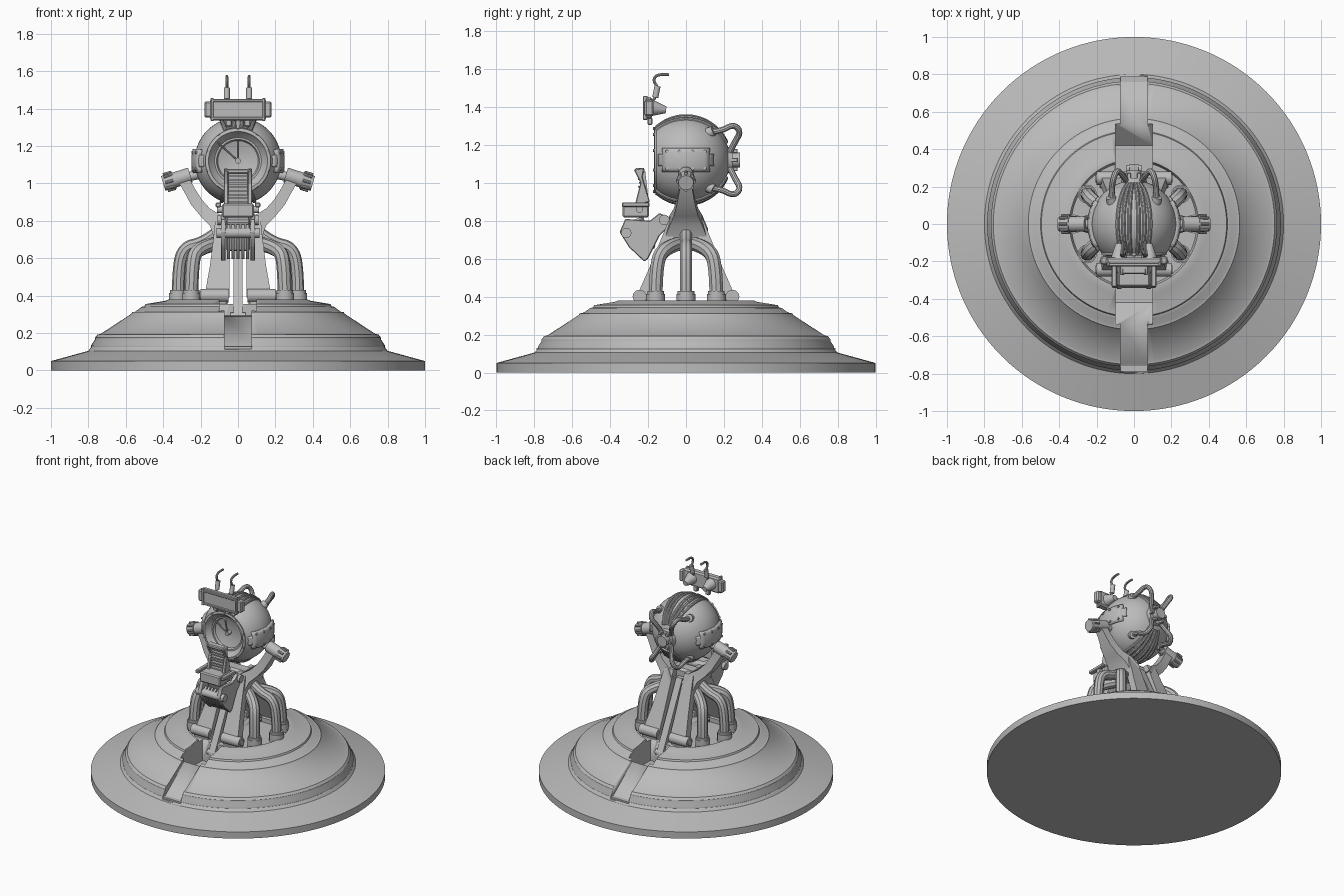
import bpy, bmesh, math
from mathutils import Matrix, Vector

cube = bpy.data.objects.get("Cube")
if cube:
    bpy.data.objects.remove(cube)

grey = bpy.data.materials.new("plain grey")
grey.use_nodes = True
COL = (0.5, 0.5, 0.5, 1)
grey.diffuse_color = COL
grey.node_tree.nodes["Principled BSDF"].inputs["Base Color"].default_value = COL
HEAD = Vector((0, 0, 1.12))
R = 0.232


def finish(name, mesh, mirror="", angle=35):
    mesh.materials.append(grey)
    ob = bpy.data.objects.new(name, mesh)
    bpy.context.collection.objects.link(ob)
    bpy.ops.object.select_all(action='DESELECT')
    ob.select_set(True)
    bpy.context.view_layer.objects.active = ob
    bpy.ops.object.shade_smooth_by_angle(angle=math.radians(angle))
    if mirror:
        m = ob.modifiers.new("mirror", 'MIRROR')
        m.use_axis = ("x" in mirror, "y" in mirror, "z" in mirror)
        m.use_mirror_merge = False
        if "z" in mirror:
            pivot = bpy.data.objects.get("head_pivot")
            m.mirror_object = pivot
    return ob


def from_bm(name, bm, mirror="", bevel=0):
    bmesh.ops.recalc_face_normals(bm, faces=bm.faces)
    if bevel:
        bmesh.ops.bevel(bm, geom=bm.edges[:], offset=bevel, segments=1, affect='EDGES')
    mesh = bpy.data.meshes.new(name)
    bm.to_mesh(mesh)
    bm.free()
    return finish(name, mesh, mirror)


def lathe(name, profile, matrix=Matrix(), steps=96):
    bm = bmesh.new()
    vs = [bm.verts.new((r, 0, h)) for r, h in profile]
    es = [bm.edges.new(p) for p in zip(vs, vs[1:])]
    bmesh.ops.spin(bm, geom=vs + es, cent=(0, 0, 0), axis=(0, 0, 1),
                   angle=math.tau, steps=steps, use_merge=True)
    bmesh.ops.remove_doubles(bm, verts=bm.verts, dist=1e-5)
    bm.transform(matrix)
    return from_bm(name, bm)


def cyl(name, p, q, r, r2=None, mirror="", n=24):
    p, q = Vector(p), Vector(q)
    m = Matrix.Translation((p + q) / 2) @ (q - p).to_track_quat('Z', 'Y').to_matrix().to_4x4()
    bm = bmesh.new()
    bmesh.ops.create_cone(bm, cap_ends=True, segments=n, radius1=r,
                          radius2=r if r2 is None else r2, depth=(q - p).length, matrix=m)
    return from_bm(name, bm, mirror)


def box(name, c, s, mirror="", bevel=0, tilt=0):
    bm = bmesh.new()
    m = Matrix.Translation(c) @ Matrix.Rotation(tilt, 4, 'X') @ Matrix.Diagonal((*s, 1))
    bmesh.ops.create_cube(bm, size=1, matrix=m)
    return from_bm(name, bm, mirror, bevel)


def prism(name, outline, x0, x1, mirror="", bevel=0):
    """Side outline (y, z) given thickness along x."""
    bm = bmesh.new()
    f = bm.faces.new([bm.verts.new((x0, y, z)) for y, z in outline])
    g = bmesh.ops.extrude_face_region(bm, geom=[f])["geom"]
    bmesh.ops.translate(bm, vec=(x1 - x0, 0, 0), verts=[v for v in g if isinstance(v, bmesh.types.BMVert)])
    return from_bm(name, bm, mirror, bevel)


def loft(name, sections, mirror=""):
    bm = bmesh.new()
    rings = [[bm.verts.new(p) for p in s] for s in sections]
    for a, b in zip(rings, rings[1:]):
        for i in range(4):
            j = (i + 1) % 4
            bm.faces.new((a[i], a[j], b[j], b[i]))
    bm.faces.new(rings[0])
    bm.faces.new(rings[-1])
    return from_bm(name, bm, mirror)


def tube(name, pts, r, mirror=""):
    cu = bpy.data.curves.new(name, 'CURVE')
    cu.dimensions, cu.bevel_depth, cu.bevel_resolution = '3D', r, 3
    cu.use_fill_caps = True
    sp = cu.splines.new('NURBS')
    sp.points.add(len(pts) - 1)
    for p, co in zip(sp.points, pts):
        p.co = (*co, 1)
    sp.order_u, sp.use_endpoint_u, sp.resolution_u = 3, True, 6
    tmp = bpy.data.objects.new(name + "_path", cu)
    mesh = bpy.data.meshes.new_from_object(tmp)
    bpy.data.objects.remove(tmp)
    mesh.name = name
    return finish(name, mesh, mirror)


pivot = bpy.data.objects.new("head_pivot", None)
pivot.location = HEAD
pivot.hide_render = True
bpy.context.collection.objects.link(pivot)

# Stepped round base with a pit and ramp cut front and back
base = lathe("base", [(0, 0), (1, 0), (1, .05), (.8, .105), (.785, .125), (.785, .135), (.765, .165),
                      (.765, .175), (.752, .192), (.735, .195), (.57, .303), (.565, .312), (.55, .314),
                      (.515, .34), (.5, .343), (.495, .355), (.39, .372), (.37, .38), (.345, .38),
                      (.335, .355), (0, .355)], steps=128)
cuts = [("pit_cutter", [(-.28, .5), (-.28, .2), (-.42, .2), (-.535, .298), (-.535, .5)], .1),
        ("ramp_cutter", [(-.5, .5), (-.5, .318), (-.745, .135), (-.79, .112), (-.83, .112), (-.83, .5)], .073)]
for name, outline, w in cuts:
    cutter = prism(name, outline, -w, w, "y")
    cutter.hide_render = True
    cutter.hide_set(True)
    cutter.display_type = 'WIRE'
    b = base.modifiers.new(name, 'BOOLEAN')
    b.object, b.operation, b.solver = cutter, 'DIFFERENCE', 'EXACT'
box("ramp_lip", (0, -.768, .122), (.146, .04, .012), "y")

# Four splayed leg plates with foot rollers
loft("leg_plate", [[(x0, y0, z), (x1, y0, z), (x1, y1, z), (x0, y1, z)]
                   for x0, x1, y0, y1, z in [(.045, .18, -.265, -.205, .39), (.045, .15, -.19, -.135, .56),
                                             (.045, .13, -.125, -.065, .72), (.045, .12, -.085, 0, .82)]], "xy")
cyl("foot_roller", (.05, -.245, .4), (.2, -.245, .4), .036, mirror="xy")
cyl("foot_roller_cap", (.195, -.245, .4), (.207, -.245, .4), .022, mirror="xy")
box("foot_block", (.12, -.225, .37), (.13, .07, .05), "xy", .008)
box("hub_core", (0, 0, .765), (.2, .1, .12), "", .015)
# Sloping rail between the legs, running into the pit
for s in (-1, 1):
    prism("centre_rail", [(s * .08, .77), (s * .32, .28), (s * .27, .28), (s * .03, .77)], -.025, .025)
    cyl("rail_foot", (-.04, s * .295, .29), (.04, s * .295, .29), .02)

# Forked arms that widen toward the legs
loft("fork_arm", [[(xl, -h, zl), (xl, h, zl), (xu, h, zu), (xu, -h, zu)]
                  for xl, zl, xu, zu, h in [(.125, .7, .04, .76, .115), (.15, .775, .09, .83, .086),
                                            (.2, .825, .15, .865, .064), (.25, .885, .195, .915, .048),
                                            (.285, .95, .232, .975, .036), (.32, 1.01, .262, 1.03, .03)]], "x")
cyl("knob_body", (.255, 0, 1.045), (.35, 0, 1.015), .041, mirror="x")
cyl("knob_cap", (.34, 0, 1.018), (.4, 0, 1), .047, .04, mirror="x", n=16)
axis = Vector((.06, 0, -.018)).normalized()
for i in range(8):
    off = Matrix.Rotation(math.tau * i / 8, 3, axis) @ Vector((0, .045, 0))
    a = Vector((.345, 0, 1.017)) + off
    cyl("knob_ridge", a, a + axis * .045, .008, mirror="x", n=8)
cyl("pivot_pin", (.2, 0, 1.05), (.27, 0, 1.035), .025, mirror="x")

# Bent pipes around the legs
tube("side_pipe", [(.32, 0, .36), (.32, 0, .54), (.29, 0, .66), (.18, 0, .68), (.08, 0, .76)], .034, "x")
tube("corner_pipe", [(.25, -.16, .36), (.25, -.16, .56), (.22, -.12, .66), (.1, -.03, .68)], .038, "xy")
for x, y in ((.32, 0), (.25, -.16)):
    cyl("pipe_collar", (x, y, .35), (x, y, .415), .05, mirror="xy" if y else "x")
    cyl("pipe_ring", (x, y, .415), (x, y, .43), .044, mirror="xy" if y else "x")

# Ball head with a hollow dial at the front
arc = [math.radians(a) for a in range(-90, 43, 6)]
ball = [(R * math.cos(a), R * math.sin(a)) for a in arc]
face = [(.175, .165), (.158, .168), (.15, .155), (.125, .13), (.115, .13), (.108, .115), (.06, .1), (0, .095)]
lathe("ball_head", ball + face, Matrix.Translation(HEAD) @ Matrix.Rotation(math.pi / 2, 4, 'X'), 64)
cyl("dial_hand_long", (-.12, -.15, 1.23), (0, -.125, 1.12), .005, n=8)
cyl("dial_hand_short", (0, -.15, 1.23), (0, -.125, 1.12), .006, n=8)
cyl("dial_hub", (0, -.09, 1.12), (0, -.135, 1.12), .015)
for i in range(10):
    t = math.tau * (i + .5) / 10
    p = HEAD + Vector((.166 * math.cos(t), -.16, .166 * math.sin(t)))
    cyl("rim_bolt", p, p + Vector((0, -.014, 0)), .008, n=8)

# Raised ribs over the top and bottom of the head
for tilt in (6, 14, 22):
    t = math.radians(tilt)
    pts = []
    for a in range(-42, 67, 9):
        a = math.radians(a)
        pts.append(HEAD + (R + .001) * Vector((math.cos(a) * math.sin(t), math.sin(a), math.cos(a) * math.cos(t))))
    tube("head_rib", pts, .011, "xz")


# Curved side panels
def patch(name, w, h, r):
    bm = bmesh.new()
    bmesh.ops.create_grid(bm, x_segments=10, y_segments=6, size=.5)
    for v in bm.verts:
        y, z = v.co.x * w, v.co.y * h
        v.co = HEAD + Vector((math.sqrt(r * r - y * y - z * z), y, z))
    ob = from_bm(name, bm, "x")
    s = ob.modifiers.new("thickness", 'SOLIDIFY')
    s.thickness, s.offset = .03, 0
    ob.modifiers.move(1, 0)


patch("side_panel", .24, .12, .235)
patch("side_panel_tabs", .28, .06, .23)
for y in (-.1, -.035, .035, .1):
    for z in (-.045, .045):
        d = HEAD + Vector((math.sqrt(.247 ** 2 - y * y - z * z), y, z))
        cyl("panel_bolt", d - Vector((.01, 0, 0)), d + Vector((.009, 0, 0)), .009, mirror="x", n=8)

# Rear port with hoses
cyl("rear_flange", (0, .2, 1.12), (0, .245, 1.12), .075, .065)
cyl("rear_hub", (0, .24, 1.12), (0, .285, 1.12), .04, n=12)
for i in range(6):
    t = math.tau * i / 6
    box("rear_lug", (.055 * math.cos(t), .25, 1.12 + .055 * math.sin(t)), (.022, .045, .022), "", .003)
tube("rear_hose", [(.12, .1, 1.265), (.12, .18, 1.27), (.11, .25, 1.31), (.09, .29, 1.27),
                   (.06, .26, 1.22), (.04, .23, 1.16)], .016, "xz")
cyl("hose_socket", (.11, .095, 1.25), (.125, .145, 1.275), .032, .026, mirror="xz")

# Lamp box above the head
box("lamp_box", (0, -.198, 1.395), (.3, .04, .115), "", .01)
box("lamp_frame_bar", (0, -.216, 1.442), (.29, .02, .016), "", .003)
box("lamp_frame_sill", (0, -.216, 1.346), (.29, .02, .016), "", .003)
box("lamp_end", (.16, -.195, 1.395), (.04, .045, .085), "x", .008)
box("lamp_post", (.138, -.214, 1.395), (.016, .024, .125), "x", .003)
box("lamp_bracket", (.05, -.19, 1.325), (.035, .025, .04), "x", .005)
cyl("lamp_rear_cone", (.08, -.185, 1.395), (.08, -.105, 1.385), .045, .018, mirror="x")
tube("aerial", [(.06, -.19, 1.41), (.06, -.16, 1.45), (.06, -.145, 1.5), (.06, -.175, 1.54),
                (.06, -.15, 1.575), (.06, -.09, 1.57)], .008, "x")
cyl("aerial_grip", (.06, -.162, 1.45), (.06, -.15, 1.51), .016, mirror="x", n=12)

# Slatted seat slung in front
prism("seat_side", [(-.275, 1.07), (-.22, 1.08), (-.23, 1.03), (-.19, .9), (-.27, .88), (-.24, 1)],
      .052, .075, "x", .004)
prism("seat_back", [(-.235, 1.06), (-.215, 1.06), (-.195, .89), (-.215, .89)], -.055, .055)
for i in range(8):
    box("seat_slat", (0, -.237 + .004 * (i % 2), .9 + i * .02), (.1, .03, .009))
box("seat_headrest", (0, -.243, 1.065), (.13, .05, .025), "", .006)
box("seat_pan", (0, -.265, .855), (.17, .14, .075), "", .008)
box("seat_rail", (.105, -.265, .885), (.03, .145, .025), "x", .005)
cyl("rail_bolt", (.08, -.245, .86), (.112, -.245, .86), .018, mirror="x")
prism("seat_bracket", [(-.35, .74), (-.32, .81), (-.19, .8), (-.14, .84), (-.09, .82), (-.08, .78),
                       (-.14, .72), (-.2, .6), (-.22, .585), (-.3, .66)], .066, .092, "x", .004)
cyl("front_axle", (-.115, -.315, .735), (.115, -.315, .735), .027)
cyl("rear_axle", (-.11, -.115, .805), (.11, -.115, .805), .027)
for i in range(5):
    x = -.052 + i * .026
    prism("foot_slat", [(-.335, .75), (-.3, .78), (-.2, .62), (-.225, .595), (-.29, .655)], x - .008, x + .008)
box("bracket_core", (0, -.22, .73), (.13, .06, .18), "", .01, .4)
